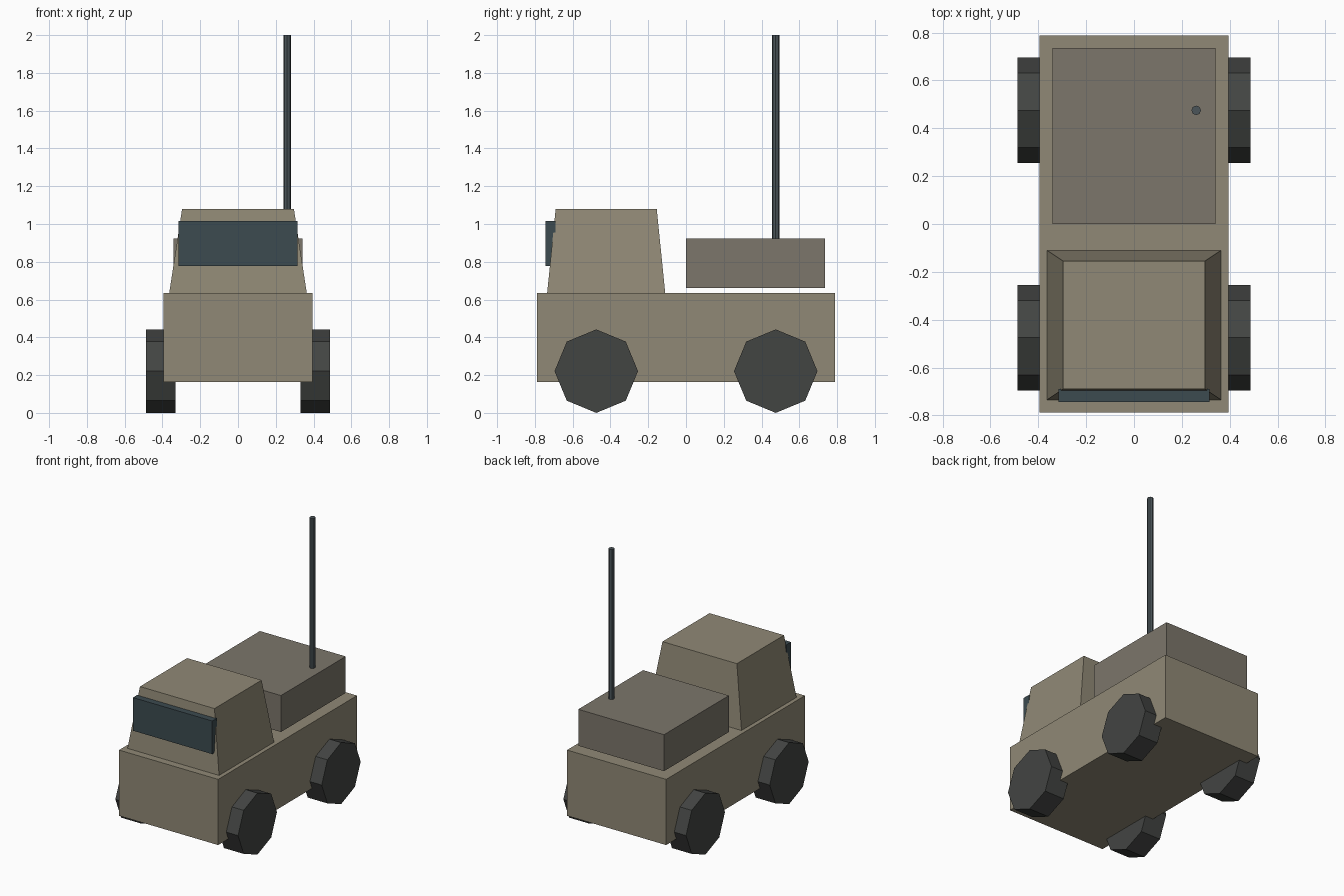
import bpy, bmesh
from math import pi
from mathutils import Matrix

if "Cube" in bpy.data.objects:
    bpy.data.objects.remove(bpy.data.objects["Cube"])


def material(name, rgb):
    m = bpy.data.materials.new(name)
    m.diffuse_color = (*rgb, 1)
    m.use_nodes = True
    m.node_tree.nodes["Principled BSDF"].inputs["Base Color"].default_value = m.diffuse_color
    return m


TAN = material("tan_paint", (0.28, 0.25, 0.18))
CANVAS = material("cargo_grey", (0.20, 0.18, 0.145))
RUBBER = material("dark_rubber", (0.055, 0.058, 0.055))
GLASS = material("dark_glass", (0.045, 0.07, 0.08))
STEEL = material("dark_steel", (0.07, 0.09, 0.10))


def finish(name, bm, mat):
    bmesh.ops.recalc_face_normals(bm, faces=bm.faces)
    me = bpy.data.meshes.new(name)
    bm.to_mesh(me)
    bm.free()
    me.materials.append(mat)
    ob = bpy.data.objects.new(name, me)
    bpy.context.collection.objects.link(ob)
    return ob


def block(name, x, y, z, mat, inset_x=0, inset_y=0):
    """Box from (min, max) ranges; the top may be drawn in to taper it."""
    bm = bmesh.new()
    bmesh.ops.create_cube(bm, size=1)
    for v in bm.verts:
        sx, sy, top = v.co.x * 2, v.co.y * 2, v.co.z > 0
        v.co.x = sum(x) / 2 + sx * ((x[1] - x[0]) / 2 - inset_x * top)
        v.co.y = sum(y) / 2 + sy * ((y[1] - y[0]) / 2 - inset_y * top)
        v.co.z = z[1] if top else z[0]
    return finish(name, bm, mat)


def cylinder(name, centre, radius, length, mat, sides=8, axis="Z"):
    bm = bmesh.new()
    rot = Matrix.Rotation(pi / 2, 4, "Y") if axis == "X" else Matrix()
    bmesh.ops.create_cone(bm, cap_ends=True, segments=sides, radius1=radius,
                          radius2=radius, depth=length,
                          matrix=Matrix.Translation(centre) @ rot)
    return finish(name, bm, mat)


# Main body and tapered cab
block("body", (-0.394, 0.394), (-0.788, 0.788), (0.163, 0.635), TAN)
block("cab", (-0.364, 0.364), (-0.735, -0.11), (0.635, 1.08), TAN, 0.068, 0.045)

# Windscreen slab and raised cargo box
block("windscreen", (-0.315, 0.315), (-0.743, -0.69), (0.778, 1.016), GLASS)
block("cargo_box", (-0.341, 0.341), (0.0, 0.736), (0.66, 0.922), CANVAS)

# Antenna mast standing on the cargo box
cylinder("antenna", (0.26, 0.475, 1.45), 0.02, 1.10, STEEL)

# Four octagonal wheels
for end, y in (("front", -0.475), ("rear", 0.475)):
    for side, sx in (("left", -1), ("right", 1)):
        cylinder(f"{end}_{side}_wheel", (sx * 0.409, y, 0.221), 0.221, 0.157,
                 RUBBER, axis="X")
